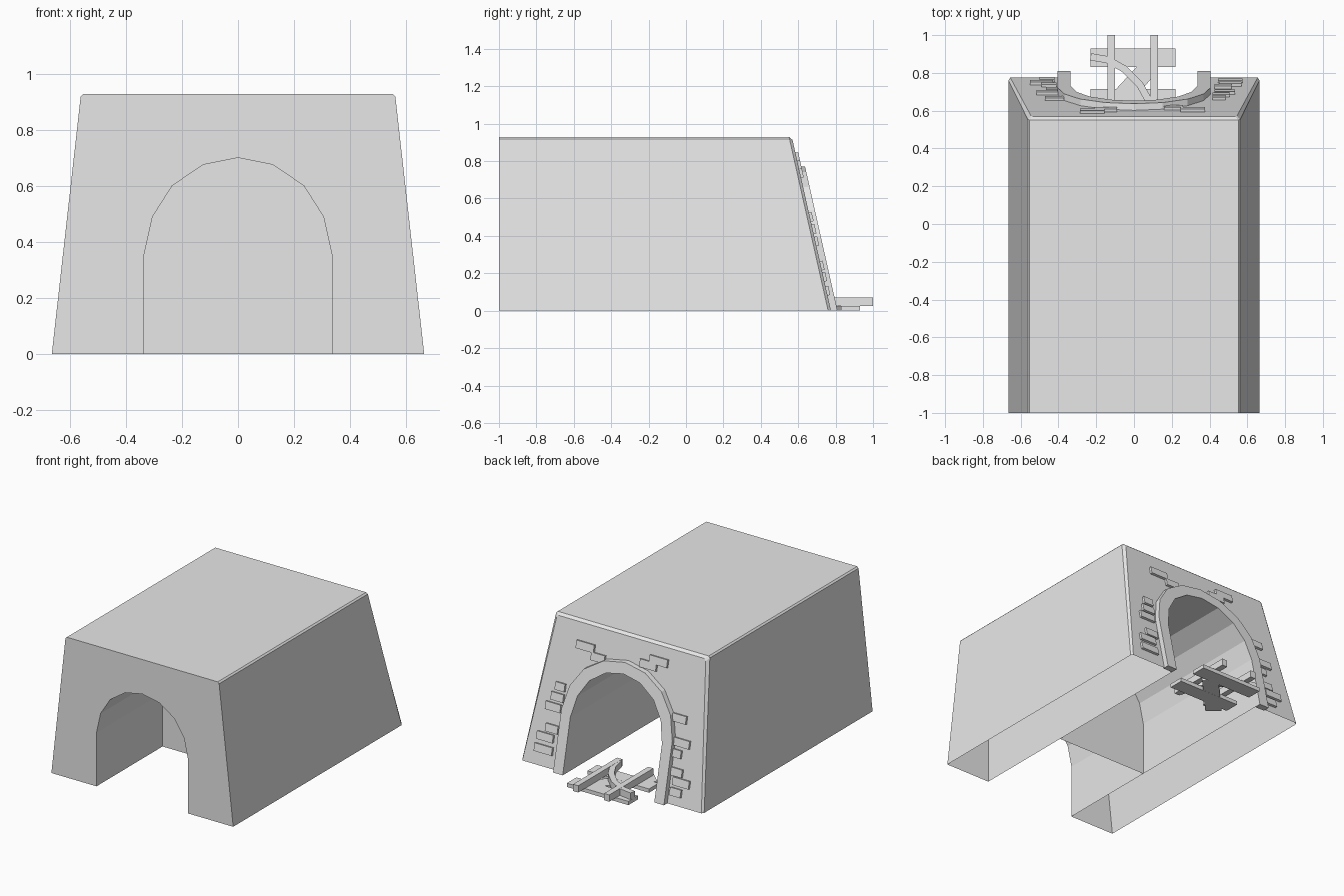
import bpy, bmesh, math
from mathutils import Vector

cube = bpy.data.objects.get("Cube")
if cube:
    bpy.data.objects.remove(cube, do_unlink=True)

stone = bpy.data.materials.new("plain_grey")
stone.use_nodes = True
stone.diffuse_color = (0.8, 0.8, 0.8, 1)
stone.node_tree.nodes["Principled BSDF"].inputs["Base Color"].default_value = (0.8, 0.8, 0.8, 1)

SLOPE = 0.225
TILT = math.atan(SLOPE)


def portal_y(z, offset=0.0):
    return 0.775 - SLOPE * z + offset


def finish(name, bm, recalc=True):
    if recalc:
        bmesh.ops.recalc_face_normals(bm, faces=bm.faces)
    mesh = bpy.data.meshes.new(name)
    bm.to_mesh(mesh)
    bm.free()
    mesh.materials.append(stone)
    obj = bpy.data.objects.new(name, mesh)
    bpy.context.collection.objects.link(obj)
    return obj


def box(name, centre, size, rot=(0, 0, 0)):
    bm = bmesh.new()
    bmesh.ops.create_cube(bm, size=1)
    bmesh.ops.scale(bm, vec=size, verts=bm.verts)
    obj = finish(name, bm)
    obj.location = centre
    obj.rotation_euler = rot
    return obj


def mirrored(half):
    """Complete a profile from its +x half, running from +x to -x."""
    return half + [(-x, z) for x, z in reversed(half) if x > 0]


def loop(bm, profile, y_of):
    return [bm.verts.new((x, y_of(z), z)) for x, z in profile]


def bridge(bm, a, b, closed=False):
    for i in range(len(a) if closed else len(a) - 1):
        j = (i + 1) % len(a)
        bm.faces.new((a[i], a[j], b[j], b[i]))


arch = mirrored([(0.335, 0), (0.335, 0.355), (0.305, 0.49), (0.235, 0.60), (0.125, 0.675), (0, 0.70)])
arch_outer = [(x * 1.21, z * 1.1) for x, z in arch]
outline = mirrored([(0.665, 0), (0.562, 0.918), (0.552, 0.928)])
outline_small = mirrored([(0.655, 0), (0.545, 0.90), (0.535, 0.913)])

# Hollow block: sloping shell, tunnel lining and both pierced end walls
bm = bmesh.new()
out_front = loop(bm, outline, lambda z: -1)
out_edge = loop(bm, outline, lambda z: portal_y(z, -0.015))
out_back = loop(bm, outline_small, portal_y)
in_front = loop(bm, arch, lambda z: -1)
in_back = loop(bm, arch, portal_y)
bridge(bm, out_front, out_edge)
bridge(bm, out_edge, out_back)
bridge(bm, in_back, in_front)
bm.faces.new(out_front + in_front[::-1])
bm.faces.new(out_back[::-1] + in_back)
finish("tunnel_block", bm)

# Wall that blocks the tunnel part way
bm = bmesh.new()
bm.faces.new(loop(bm, arch, lambda z: -0.31))
finish("tunnel_blocking_wall", bm)

# Raised arch surround on the sloping portal
bm = bmesh.new()
rings = [loop(bm, p, lambda z, o=o: portal_y(z, o))
         for p, o in ((arch, -0.01), (arch, 0.035), (arch_outer, 0.035), (arch_outer, -0.01))]
for a, b in zip(rings, rings[1:] + rings[:1]):
    bridge(bm, a, b)
for end in (0, -1):
    bm.faces.new([r[end] for r in rings])
finish("portal_arch_surround", bm)

# Scattered bricks: x, z, width
bricks = [
    (0.31, 0.78, 0.13), (0.21, 0.735, 0.10), (-0.22, 0.82, 0.13), (-0.15, 0.78, 0.12),
    (0.45, 0.50, 0.07), (0.46, 0.435, 0.09), (0.48, 0.37, 0.11),
    (0.47, 0.24, 0.09), (0.51, 0.18, 0.12), (0.51, 0.105, 0.13),
    (-0.42, 0.52, 0.10), (-0.45, 0.38, 0.13), (-0.43, 0.31, 0.07),
    (-0.45, 0.20, 0.08), (-0.49, 0.145, 0.12), (-0.46, 0.08, 0.08),
]
for i, (x, z, w) in enumerate(bricks):
    box(f"portal_brick_{i + 1}", (x, portal_y(z), z), (w, 0.03, 0.05), (TILT, 0, 0))

# Track sleepers
for name, y in (("outer_sleeper", 0.88), ("inner_sleeper", 0.665)):
    box(name, (-0.005, y, 0.0125), (0.45, 0.10, 0.025))
box("diagonal_sleeper", (-0.04, 0.70, 0.0125), (0.38, 0.10, 0.024), (0, 0, math.radians(47)))

# Straight rails
for name, x in (("right_rail", -0.12), ("left_rail", 0.107)):
    box(name, (x, 0.77, 0.0475), (0.038, 0.46, 0.045))

# Curved branching rail swept along a short path
path = [Vector(p) for p in ((-0.23, 0.885), (-0.14, 0.87), (-0.05, 0.82), (0.03, 0.74), (0.08, 0.65), (0.10, 0.56))]
bm = bmesh.new()
sections = []
for i, p in enumerate(path):
    d = (path[min(i + 1, len(path) - 1)] - path[max(i - 1, 0)]).normalized()
    side = Vector((-d.y, d.x)) * 0.019
    sections.append([bm.verts.new((p.x + s * side.x, p.y + s * side.y, z))
                     for s, z in ((-1, 0.025), (1, 0.025), (1, 0.069), (-1, 0.069))])
for a, b in zip(sections, sections[1:]):
    bridge(bm, a, b, closed=True)
bm.faces.new(sections[0])
bm.faces.new(sections[-1])
finish("branching_rail", bm)
